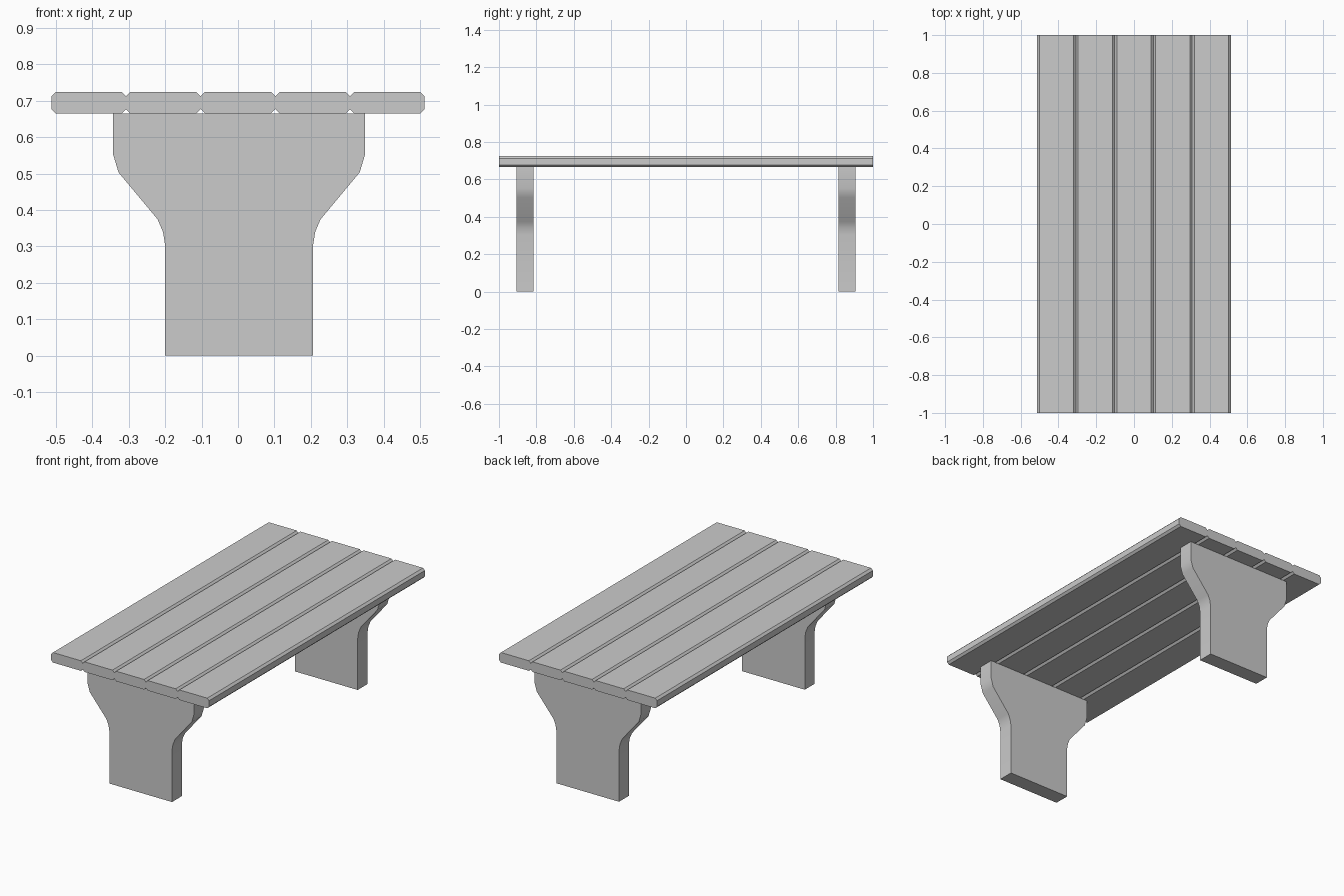
import bpy, bmesh

if "Cube" in bpy.data.objects:
    bpy.data.objects.remove(bpy.data.objects["Cube"])


def extrude_profile(name, points, y0, y1):
    """Extrude an (x, z) outline along y between y0 and y1."""
    bm = bmesh.new()
    face = bm.faces.new([bm.verts.new((x, y0, z)) for x, z in points])
    ext = bmesh.ops.extrude_face_region(bm, geom=[face])
    verts = [v for v in ext["geom"] if isinstance(v, bmesh.types.BMVert)]
    bmesh.ops.translate(bm, verts=verts, vec=(0, y1 - y0, 0))
    bmesh.ops.recalc_face_normals(bm, faces=bm.faces)
    mesh = bpy.data.meshes.new(name)
    bm.to_mesh(mesh)
    bm.free()
    obj = bpy.data.objects.new(name, mesh)
    bpy.context.collection.objects.link(obj)
    return obj


# Tabletop: five planks joined side by side, V-grooves between chamfered edges
PLANK, CHAMFER = 0.205, 0.012
BOTTOM, TOP = 0.665, 0.724
upper = []
for i in range(5):
    left = (i - 2.5) * PLANK
    right = left + PLANK
    upper += [(left, TOP - CHAMFER), (left + CHAMFER, TOP), (right - CHAMFER, TOP)]
upper.append((2.5 * PLANK, TOP - CHAMFER))
lower = [(x, BOTTOM + TOP - z) for x, z in reversed(upper)]
extrude_profile("tabletop", upper + lower, -1.0, 1.0)

# Legs: flared slabs with softly curved shoulders
half = [(0.203, 0.0), (0.203, 0.303), (0.209, 0.34), (0.2235, 0.374),
        (0.331, 0.503), (0.346, 0.553), (0.346, BOTTOM)]
shift = 0.003
outline = [(x + shift, z) for x, z in half]
outline += [(shift - x, z) for x, z in reversed(half)]
for name, y0, y1 in (("front_leg", -0.906, -0.815), ("back_leg", 0.815, 0.906)):
    leg = extrude_profile(name, outline, y0, y1)
    bpy.ops.object.select_all(action="DESELECT")
    leg.select_set(True)
    bpy.context.view_layer.objects.active = leg
    bpy.ops.object.shade_smooth_by_angle()
